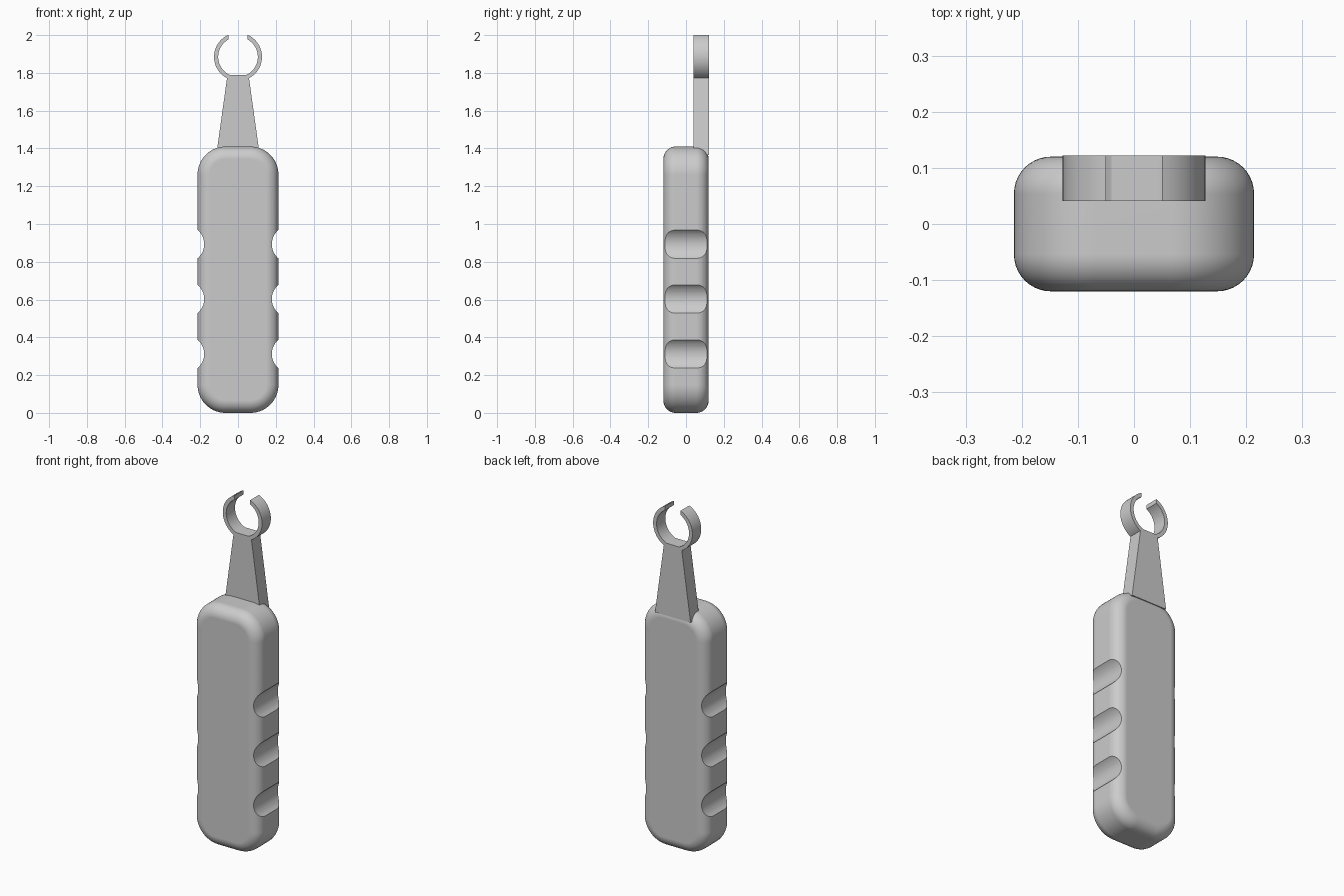
import bpy, bmesh, math
from mathutils import Matrix

cube = bpy.data.objects.get("Cube")
if cube:
    bpy.data.objects.remove(cube, do_unlink=True)

grey = bpy.data.materials.new("light_grey")
grey.use_nodes = True
colour = (0.6, 0.6, 0.6, 1)
grey.diffuse_color = colour
grey.node_tree.nodes["Principled BSDF"].inputs["Base Color"].default_value = colour


def make_object(name, bm):
    bmesh.ops.recalc_face_normals(bm, faces=bm.faces)
    mesh = bpy.data.meshes.new(name)
    bm.to_mesh(mesh)
    bm.free()
    mesh.materials.append(grey)
    obj = bpy.data.objects.new(name, mesh)
    bpy.context.collection.objects.link(obj)
    return obj


def activate(obj):
    bpy.ops.object.select_all(action='DESELECT')
    obj.select_set(True)
    bpy.context.view_layer.objects.active = obj


def smooth(obj):
    activate(obj)
    bpy.ops.object.shade_smooth_by_angle(angle=math.radians(30))


def extrude_profile(name, points, y0, y1):
    """Solid from an x-z outline, running from y0 to y1."""
    bm = bmesh.new()
    face = bm.faces.new([bm.verts.new((x, y0, z)) for x, z in points])
    out = bmesh.ops.extrude_face_region(bm, geom=[face])
    moved = [v for v in out["geom"] if isinstance(v, bmesh.types.BMVert)]
    bmesh.ops.translate(bm, verts=moved, vec=(0, y1 - y0, 0))
    return make_object(name, bm)


# Handle: box with large rounded corners, then softened front and back rims
HALF_W, HALF_D, HEIGHT = 0.214, 0.12, 1.41
bm = bmesh.new()
bmesh.ops.create_cube(bm, size=1, matrix=Matrix.Translation((0, 0, HEIGHT / 2))
                      @ Matrix.Diagonal((2 * HALF_W, 2 * HALF_D, HEIGHT, 1)))
corners = [e for e in bm.edges if abs(e.verts[0].co.y - e.verts[1].co.y) > 0.1]
bmesh.ops.bevel(bm, geom=corners, offset=0.148, segments=14, profile=0.5,
                affect='EDGES')
rims = [e for e in bm.edges if abs(e.verts[0].co.y - e.verts[1].co.y) < 0.01]
bmesh.ops.bevel(bm, geom=rims, offset=0.066, segments=10, profile=0.5,
                affect='EDGES')
handle = make_object("handle", bm)

# Finger grooves: three cylinders scooped out of each side
bm = bmesh.new()
for side in (-1, 1):
    for z in (0.312, 0.603, 0.893):
        bmesh.ops.create_cone(
            bm, cap_ends=True, segments=64, radius1=0.098, radius2=0.098, depth=0.6,
            matrix=Matrix.Translation((side * 0.277, 0, z))
            @ Matrix.Rotation(math.pi / 2, 4, 'X'))
cutter = make_object("groove_cutter", bm)
cutter.hide_render = True
grooves = handle.modifiers.new("finger_grooves", 'BOOLEAN')
grooves.operation = 'DIFFERENCE'
grooves.solver = 'EXACT'
grooves.object = cutter
activate(handle)
bpy.ops.object.modifier_apply(modifier=grooves.name)
bpy.data.objects.remove(cutter, do_unlink=True)
smooth(handle)
weighted = handle.modifiers.new("even_shading", 'WEIGHTED_NORMAL')
weighted.keep_sharp = True

# Stem: tapered flat neck set into the back of the handle
BACK, FRONT = 0.122, 0.041
extrude_profile("stem", [(-0.115, 1.365), (0.115, 1.365),
                         (0.056, 1.788), (-0.056, 1.788)], FRONT, BACK)

# Clip ring: open at the top, with upright cut ends
CENTRE, OUTER, INNER, GAP, STEPS = 1.885, 0.127, 0.105, 0.05, 56


def arc(radius):
    start = math.asin(GAP / radius)
    sweep = 2 * (math.pi - start)
    angles = [start + sweep * i / STEPS for i in range(STEPS + 1)]
    return [(radius * math.sin(a), CENTRE + radius * math.cos(a)) for a in angles]


ring = extrude_profile("clip_ring", arc(OUTER) + arc(INNER)[::-1], FRONT, BACK)
smooth(ring)
